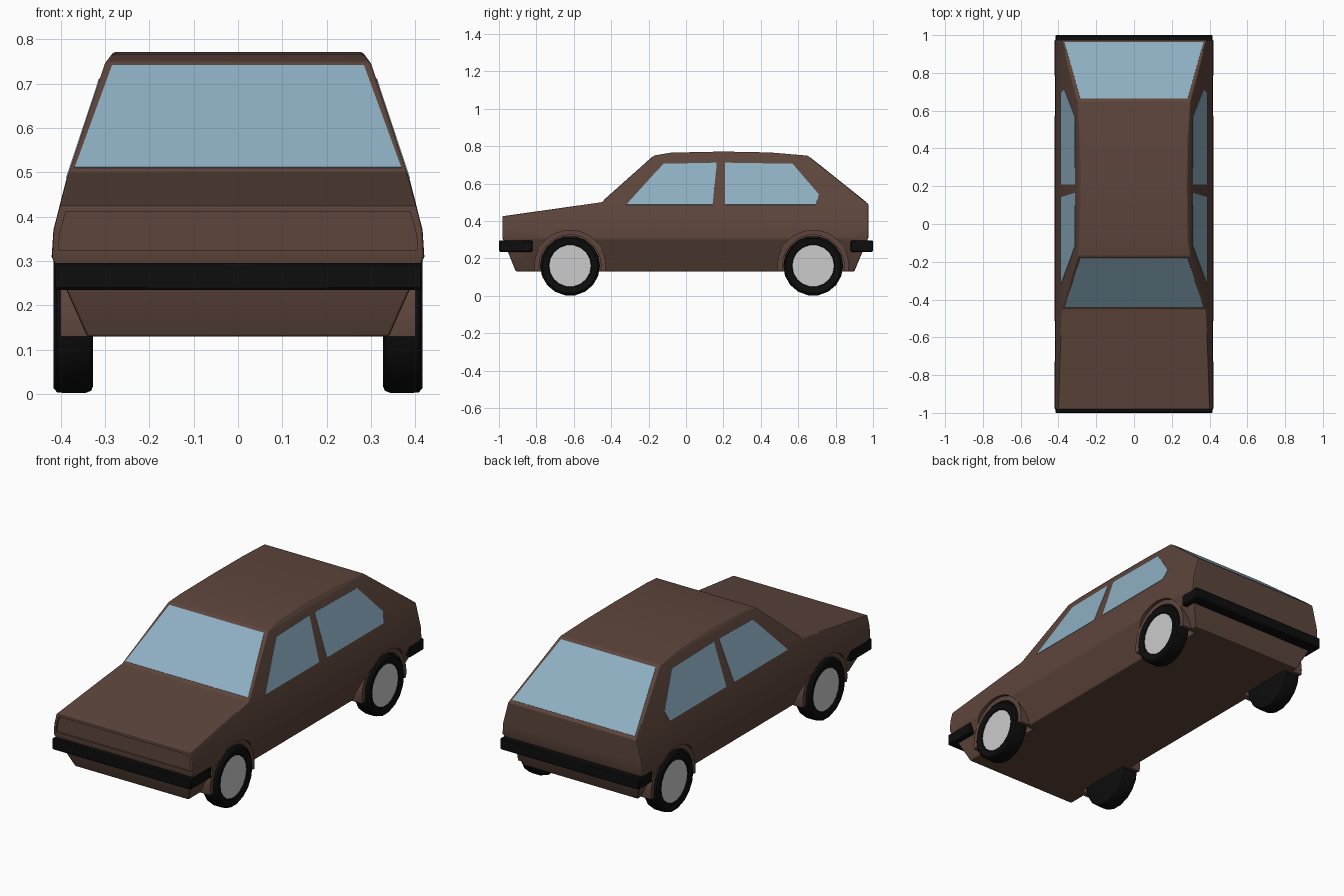
import bpy, bmesh
from math import sin, cos, pi, radians
from mathutils import Vector

if "Cube" in bpy.data.objects:
    bpy.data.objects.remove(bpy.data.objects["Cube"])


def material(name, rgb):
    m = bpy.data.materials.new(name)
    m.diffuse_color = (*rgb, 1)
    m.use_nodes = True
    m.node_tree.nodes["Principled BSDF"].inputs["Base Color"].default_value = m.diffuse_color
    return m


BROWN = material("brown paint", (0.11, 0.06, 0.045))
GLASS = material("blue glass", (0.27, 0.43, 0.54))
BLACK = material("black rubber", (0.004, 0.004, 0.004))


def finish(name, bm, mat=None, angle=30):
    bmesh.ops.recalc_face_normals(bm, faces=bm.faces)
    me = bpy.data.meshes.new(name)
    bm.to_mesh(me)
    bm.free()
    ob = bpy.data.objects.new(name, me)
    bpy.context.collection.objects.link(ob)
    if mat:
        me.materials.append(mat)
    select(ob)
    bpy.ops.object.shade_smooth_by_angle(angle=radians(angle))
    return ob


def select(ob):
    bpy.ops.object.select_all(action='DESELECT')
    ob.select_set(True)
    bpy.context.view_layer.objects.active = ob


def apply(ob, kind, **settings):
    mod = ob.modifiers.new(kind, kind)
    for k, v in settings.items():
        setattr(mod, k, v)
    select(ob)
    bpy.ops.object.modifier_apply(modifier=mod.name)


def loft(bm, a, b):
    """Closed solid between two matching outlines."""
    va, vb = [bm.verts.new(p) for p in a], [bm.verts.new(p) for p in b]
    n = len(va)
    bm.faces.new(va)
    bm.faces.new(vb[::-1])
    for i in range(n):
        j = (i + 1) % n
        bm.faces.new((va[i], vb[i], vb[j], va[j]))


def prism_x(bm, pts, x0, x1):
    loft(bm, [(x0, y, z) for y, z in pts], [(x1, y, z) for y, z in pts])


def arc(cy, cz, r, a0, a1, n):
    return [(cy + r * cos(radians(a0 + (a1 - a0) * i / n)),
             cz + r * sin(radians(a0 + (a1 - a0) * i / n))) for i in range(n + 1)]


# Half width of the body at each height
WIDTH = [(0.13, 0.34), (0.31, 0.42), (0.37, 0.416), (0.48, 0.388), (0.745, 0.30), (0.772, 0.28)]


def width(z):
    for (z0, w0), (z1, w1) in zip(WIDTH, WIDTH[1:]):
        if z <= z1:
            break
    return w0 + (w1 - w0) * (z - z0) / (z1 - z0)


AXLES = {"front": -0.62, "rear": 0.68}
HUB_Z = 0.16

# Body: side profile, sliced at each height and shaped to the half width
profile = [(-0.91, 0.13), (-0.982, 0.31), (-0.982, 0.425), (-0.45, 0.50), (-0.17, 0.75),
           (-0.08, 0.765), (0.2, 0.771), (0.45, 0.766), (0.65, 0.749),
           (0.975, 0.49), (0.975, 0.31), (0.90, 0.13)]
bm = bmesh.new()
prism_x(bm, profile, -1, 1)
for z, _ in WIDTH[1:-1]:
    bmesh.ops.bisect_plane(bm, geom=bm.verts[:] + bm.edges[:] + bm.faces[:], dist=1e-4,
                           plane_co=(0, 0, z), plane_no=(0, 0, 1))
for v in bm.verts:
    v.co.x *= width(v.co.z)
body = finish("body", bm, BROWN)
apply(body, 'BEVEL', width=0.01, segments=2, limit_method='ANGLE', angle_limit=radians(28))

# Cutters for the wheel wells and the recessed front panel
bm = bmesh.new()
for cy in AXLES.values():
    for s in (-1, 1):
        prism_x(bm, arc(cy, HUB_Z, 0.19, 0, 360, 32)[:-1], s * 0.30, s * 0.5)
panel = [(-0.405, 0.325), (0.405, 0.325), (0.402, 0.36), (0.388, 0.412),
         (-0.388, 0.412), (-0.402, 0.36)]
loft(bm, [(x, -1.1, z) for x, z in panel], [(x, -0.972, z) for x, z in panel])
cutter = finish("cutter", bm)
cutter.hide_render = True
apply(body, 'BOOLEAN', object=cutter, operation='DIFFERENCE', solver='EXACT')
bpy.data.objects.remove(cutter)
select(body)
bpy.ops.object.shade_smooth_by_angle(angle=radians(30))

# Wheels and arch linings
TYRE = [(0.11, 0.402), (0.116, 0.41), (0.148, 0.416), (0.158, 0.408),
        (0.16, 0.39), (0.16, 0.345), (0.155, 0.331), (0.145, 0.327)]
SIDES = 18
for end, cy in AXLES.items():
    for side, s in (("left", -1), ("right", 1)):
        bm = bmesh.new()
        rings = [[bm.verts.new((s * x, cy + r * cos(2 * pi * i / SIDES),
                                HUB_Z + r * sin(2 * pi * i / SIDES)))
                  for i in range(SIDES)] for r, x in TYRE]
        for a, b in zip(rings, rings[1:]):
            for i in range(SIDES):
                j = (i + 1) % SIDES
                bm.faces.new((a[i], a[j], b[j], b[i]))
        bm.faces.new(rings[-1])
        finish(f"{end}_{side}_tyre", bm, BLACK, 40)

        bm = bmesh.new()
        prism_x(bm, arc(cy, HUB_Z, 0.112, 0, 360, SIDES)[:-1], s * 0.34, s * 0.406)
        finish(f"{end}_{side}_hub", bm)

        bm = bmesh.new()
        outer = arc(cy, HUB_Z, 0.191, -9, 189, 24)
        inner = arc(cy, HUB_Z, 0.165, 189, -9, 24)
        prism_x(bm, outer + inner, s * 0.30, s * 0.40)
        finish(f"{end}_{side}_arch", bm, BROWN)

# Bumpers
for name, y0, y1 in (("front_bumper", -1.0, -0.82), ("rear_bumper", 0.88, 1.0)):
    bm = bmesh.new()
    prism_x(bm, [(y0, 0.235), (y1, 0.235), (y1, 0.296), (y0, 0.296)], -0.416, 0.416)
    ob = finish(name, bm, BLACK)
    apply(ob, 'BEVEL', width=0.005, segments=1)


def pane(name, pts, normal):
    """Thin glass panel resting just proud of the body."""
    n = Vector(normal).normalized()
    bm = bmesh.new()
    loft(bm, [Vector(p) - n * 0.006 for p in pts], [Vector(p) + n * 0.002 for p in pts])
    finish(name, bm, GLASS)


# Windscreen and rear window
def end_pane(name, low, high, normal):
    pane(name, [(-0.368, *low), (0.368, *low), (0.284, *high), (-0.284, *high)], normal)


end_pane("windscreen", (-0.439, 0.51), (-0.181, 0.74), (0, -0.25, 0.28))
end_pane("rear_window", (0.962, 0.50), (0.664, 0.738), (0, 0.259, 0.325))

# Side windows
SIDE_WINDOWS = {
    "front": [(-0.32, 0.486), (-0.17, 0.652), (-0.12, 0.705), (0.165, 0.711), (0.142, 0.486)],
    "rear": [(0.208, 0.486), (0.208, 0.711), (0.57, 0.705), (0.712, 0.54), (0.692, 0.486)]}
for end, pts in SIDE_WINDOWS.items():
    for side, s in (("left", -1), ("right", 1)):
        pane(f"{end}_{side}_window", [(s * width(z), y, z) for y, z in pts],
             (s * 0.265, 0, 0.088))
